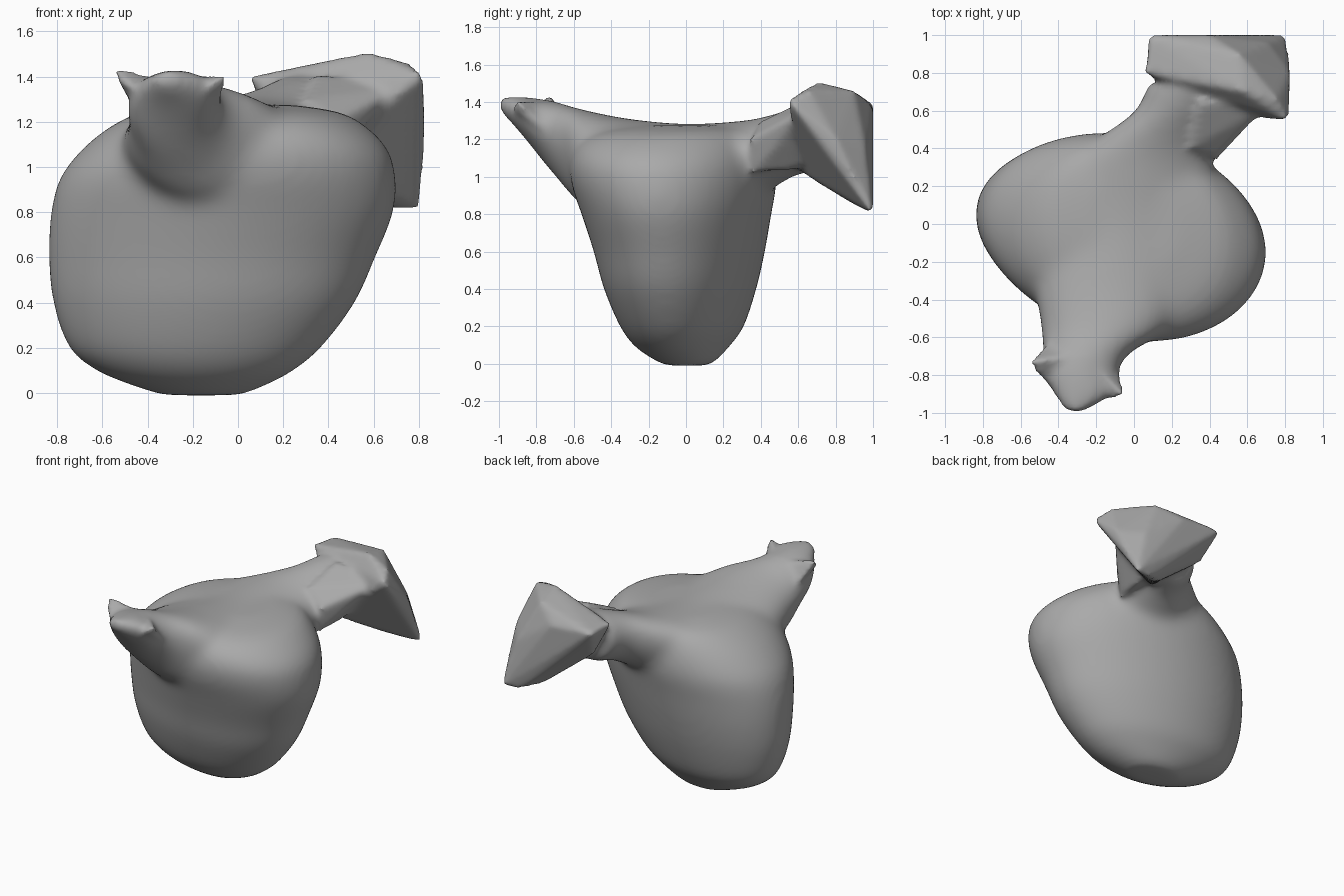
import bpy, bmesh
from math import cos, sin, pi

if "Cube" in bpy.data.objects:
    bpy.data.objects.remove(bpy.data.objects["Cube"])

grey = bpy.data.materials.new("soft grey")
grey.use_nodes = True
colour = (0.4, 0.4, 0.4, 1)
grey.diffuse_color = colour
grey.node_tree.nodes["Principled BSDF"].inputs["Base Color"].default_value = colour


def mid(a, b, t):
    return (a + b) / 2 + (b - a) / 2 * t


def spline(rows, steps=5):
    """Insert smooth in-between sections."""
    out = []
    last = len(rows) - 1
    for k in range(last):
        four = [rows[min(max(k + d, 0), last)] for d in (-1, 0, 1, 2)]
        for s in range(steps):
            t = s / steps
            out.append([b + t / 2 * (c - a + t * (2 * a - 5 * b + 4 * c - d
                        + t * (3 * (b - c) + d - a))) for a, b, c, d in zip(*four)])
    return out + [rows[-1]]


def loft(bm, rows, place, n=40):
    """Skin closed oval sections; place maps (row, cos, sin) to a point."""
    angles = [2 * pi * i / n for i in range(n)]
    rings = [[bm.verts.new(place(r, cos(a), sin(a))) for a in angles] for r in spline(rows)]
    for a, b in zip(rings, rings[1:]):
        for i in range(n):
            j = (i + 1) % n
            bm.faces.new((a[i], a[j], b[j], b[i]))
    bm.faces.new(rings[0])
    bm.faces.new(rings[-1])


def hull(bm, points):
    verts = [bm.verts.new(p) for p in points]
    res = bmesh.ops.convex_hull(bm, input=verts)
    spare = {v for v in res["geom_interior"] if isinstance(v, bmesh.types.BMVert)}
    bmesh.ops.delete(bm, geom=list(spare), context='VERTS')


def add_shell(total, build, *args):
    """Append one closed shell, with outward faces, to the total mesh."""
    bm = bmesh.new()
    build(bm, *args)
    bmesh.ops.recalc_face_normals(bm, faces=bm.faces[:])
    temp = bpy.data.meshes.new("shell")
    bm.to_mesh(temp)
    bm.free()
    total.from_mesh(temp)
    bpy.data.meshes.remove(temp)


def fuse(obj, voxel, rounds):
    """Merge overlapping shells into one soft skin."""
    merge = obj.modifiers.new("fuse", 'REMESH')
    merge.mode = 'VOXEL'
    merge.voxel_size = voxel
    merge.use_smooth_shade = True
    soften = obj.modifiers.new("soften", 'SMOOTH')
    soften.factor = 0.5
    soften.iterations = rounds
    view = bpy.context.evaluated_depsgraph_get()
    obj.data = bpy.data.meshes.new_from_object(obj.evaluated_get(view))
    obj.modifiers.clear()


# Pouch sections: height, x range, y range
pouch = [(-.01, -.34, .02, -.12, .12), (.04, -.49, .14, -.21, .17), (.1, -.63, .25, -.29, .22),
         (.2, -.75, .37, -.36, .29), (.4, -.82, .52, -.44, .36), (.6, -.84, .61, -.49, .41),
         (.8, -.83, .69, -.55, .45), (.95, -.79, .7, -.6, .48), (1.07, -.7, .67, -.61, .48),
         (1.17, -.58, .58, -.57, .46), (1.24, -.44, .46, -.46, .42), (1.275, -.25, .25, -.25, .3)]


def pouch_point(r, c, s):
    x = mid(r[1], r[2], c)
    return x, mid(r[3], r[4], s) - .12 * (x + .08), r[0]


# Ridge sections running front to back: y, x range, z range
ridge = [(-1.01, -.37, -.27, 1.36, 1.43), (-.9, -.45, -.09, 1.25, 1.43),
         (-.78, -.52, -.06, 1.1, 1.42), (-.68, -.51, .01, .98, 1.4),
         (-.55, -.53, .22, .85, 1.36), (-.3, -.56, .36, .8, 1.31), (0, -.5, .42, .8, 1.285),
         (.3, -.42, .46, .85, 1.3), (.45, -.23, .45, .93, 1.33),
         (.6, -.02, .47, 1.01, 1.38), (.75, .05, .55, 1.03, 1.42)]


def ridge_point(r, c, s):
    return mid(r[1], r[2], c * (.9 + .1 * s)), r[0], mid(r[3], r[4], s)


# Flared tail fin, its root, and the two corners of the front lip
tail = [(.82, .54, 1.41), (.81, 1.0, .8), (.67, .98, .82), (.56, .9, .85), (.71, .96, 1.16),
        (.83, .8, 1.2), (.07, 1.0, 1.39), (.05, .8, 1.4), (.58, .7, 1.51), (.56, .9, 1.46),
        (.76, .66, 1.46), (.14, .88, 1.18), (.35, .6, 1.03), (.4, 1.0, 1.37)]
tail_root = [(.44, .34, 1.2), (.42, .36, 1.02), (.56, .49, 1.25), (.45, .6, 1.04),
             (.7, .62, 1.35), (.3, .4, 1.3), (.2, .6, 1.1), (.35, .65, 1.42)]
left_lip = [(-.56, -.73, 1.45), (-.53, -.78, 1.38), (-.4, -.9, 1.3), (-.35, -.7, 1.4),
            (-.46, -.62, 1.25)]
right_lip = [(-.05, -.92, 1.42), (-.08, -.9, 1.35), (-.2, -.93, 1.3), (-.2, -.75, 1.4),
             (-.08, -.7, 1.2)]

# Blend pouch and ridge
body = bpy.data.objects.new("pouch_body", bpy.data.meshes.new("pouch_body"))
bpy.context.collection.objects.link(body)
total = bmesh.new()
add_shell(total, loft, pouch, pouch_point)
add_shell(total, loft, ridge, ridge_point)
total.to_mesh(body.data)
total.free()
fuse(body, 0.025, 18)

# Join the tail and lip corners
total = bmesh.new()
total.from_mesh(body.data)
for points in (tail, tail_root, left_lip, right_lip):
    add_shell(total, hull, points)
total.to_mesh(body.data)
total.free()
fuse(body, 0.02, 9)

body.data.materials.clear()
body.data.materials.append(grey)
bpy.context.view_layer.objects.active = body
body.select_set(True)
bpy.ops.object.shade_smooth()
